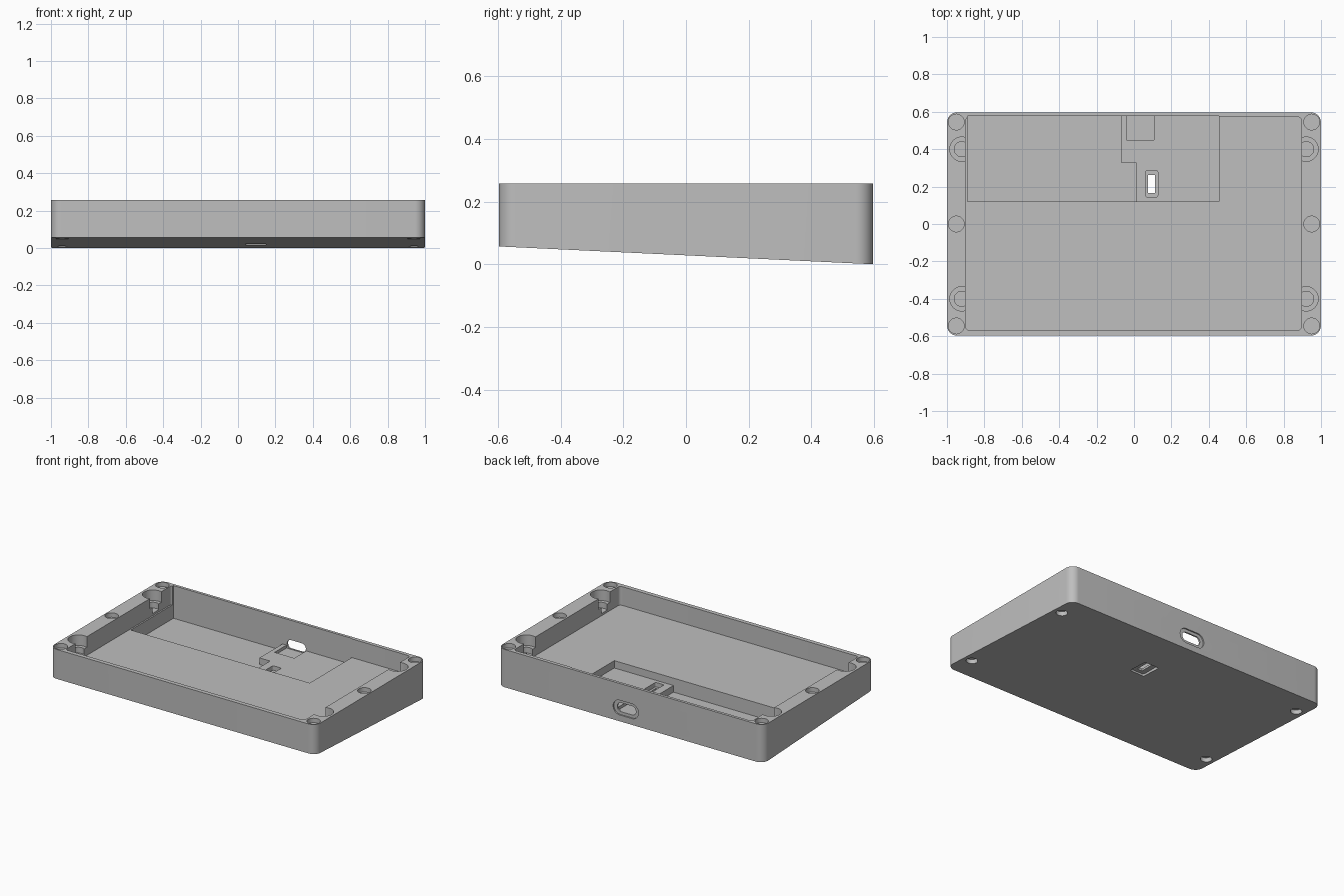
import bpy, bmesh, math
from mathutils import Matrix, Vector

if "Cube" in bpy.data.objects:
    bpy.data.objects.remove(bpy.data.objects["Cube"])

TOP, FLOOR, SHELF, PIT, OVER = 0.257, 0.13, 0.08, 0.035, 0.35

grey = bpy.data.materials.new("case_grey")
grey.use_nodes = True
colour = (0.52, 0.52, 0.52, 1)
grey.diffuse_color = colour
grey.node_tree.nodes["Principled BSDF"].inputs["Base Color"].default_value = colour


def prism(name, x0, x1, y0, y1, z0, z1, r=0.0, steps=10, matrix=None):
    """Upright block with rounded corners; r equal to half the size gives a cylinder."""
    bm = bmesh.new()
    corners = [(x1, y1), (x0, y1), (x0, y0), (x1, y0)]
    signs = [(-1, -1), (1, -1), (1, 1), (-1, 1)]
    ring = []
    for i, ((x, y), (sx, sy)) in enumerate(zip(corners, signs)):
        for k in range(steps + 1 if r else 1):
            a = math.pi / 2 * (i + k / steps)
            px = x + sx * r + r * math.cos(a) if r else x
            py = y + sy * r + r * math.sin(a) if r else y
            ring.append(bm.verts.new((px, py, z0)))
    face = bm.faces.new(ring)
    out = bmesh.ops.extrude_face_region(bm, geom=[face])
    moved = [g for g in out["geom"] if isinstance(g, bmesh.types.BMVert)]
    bmesh.ops.translate(bm, verts=moved, vec=(0, 0, z1 - z0))
    bmesh.ops.remove_doubles(bm, verts=bm.verts, dist=1e-5)
    bmesh.ops.recalc_face_normals(bm, faces=bm.faces)
    if matrix:
        bm.transform(matrix)
    mesh = bpy.data.meshes.new(name)
    bm.to_mesh(mesh)
    bm.free()
    obj = bpy.data.objects.new(name, mesh)
    bpy.context.collection.objects.link(obj)
    mesh.materials.append(grey)
    return obj


def cylinder(name, x, y, r, z0, z1):
    return prism(name, x - r, x + r, y - r, y + r, z0, z1, r)


# Case body: rounded block with a sloping underside
case = prism("case", -1, 1, -0.597, 0.597, -0.1, TOP, 0.055)
bm = bmesh.new()
bm.from_mesh(case.data)
slope = Vector((0, 0.0475, 1)).normalized()
cut = bmesh.ops.bisect_plane(bm, geom=bm.verts[:] + bm.edges[:] + bm.faces[:],
                             plane_co=(0, 0, 0.0285), plane_no=slope, clear_inner=True)
bmesh.ops.contextual_create(bm, geom=[e for e in cut["geom_cut"] if isinstance(e, bmesh.types.BMEdge)])
bmesh.ops.recalc_face_normals(bm, faces=bm.faces)
bm.to_mesh(case.data)
bm.free()

# Main cavity, circuit shelf and deep L-shaped pit
cutters = [
    prism("cavity", -0.9, 0.895, -0.568, 0.572, FLOOR, OVER, 0.02),
    prism("shelf", -0.89, 0.455, 0.12, 0.578, SHELF, OVER),
    prism("pit", -0.89, -0.07, 0.12, 0.578, PIT, OVER),
    prism("pit_step", -0.1, 0.01, 0.12, 0.33, PIT, OVER),
    prism("connector_seat", -0.04, 0.108, 0.45, 0.578, 0.06, 0.2),
]

# Connector opening in the back wall
to_back = Matrix.Translation((0.035, 0, 0.093)) @ Matrix.Rotation(math.pi / 2, 4, "X")
cutters += [
    prism("port_recess", -0.095, 0.095, -0.05, 0.05, -0.7, -0.588, 0.049, matrix=to_back),
    prism("port_hole", -0.07, 0.07, -0.03, 0.03, -0.7, -0.5, 0.029, matrix=to_back),
]

# Reset slot through the shelf
cutters += [
    prism("slot_upper", 0.063, 0.127, 0.145, 0.285, 0.05, 0.2, 0.008),
    prism("slot_hole", 0.075, 0.112, 0.165, 0.262, -0.1, 0.2),
    prism("slot_lower", 0.04, 0.15, 0.14, 0.285, -0.1, 0.035, 0.012),
]

# Rail holes on both sides: round pockets, stepped notches, feet recesses
for side in (-1, 1):
    for y in (-0.545, 0, 0.545):
        cutters.append(cylinder("rail_pocket", side * 0.95, y, 0.042, TOP - 0.03, OVER))
    for end in (-1, 1):
        cutters.append(cylinder("notch", side * 0.92, end * 0.4, 0.065, 0.185, OVER))
        cutters.append(cylinder("notch_core", side * 0.921, end * 0.4, 0.04, 0.145, OVER))
        under = 0.0285 - 0.0475 * end * 0.43
        cutters.append(cylinder("foot_recess", side * 0.94, end * 0.43, 0.036, -0.1, under + 0.03))

# Carve the case
bpy.context.view_layer.objects.active = case
for cutter in cutters:
    cutter.hide_render = True
    mod = case.modifiers.new(cutter.name, "BOOLEAN")
    mod.operation = "DIFFERENCE"
    mod.solver = "EXACT"
    mod.object = cutter
    bpy.ops.object.modifier_apply(modifier=mod.name)
    bpy.data.objects.remove(cutter)

# Smooth the rounded corners, keep the edges crisp
bpy.ops.object.select_all(action="DESELECT")
case.select_set(True)
bpy.ops.object.shade_smooth_by_angle(angle=math.radians(30))
